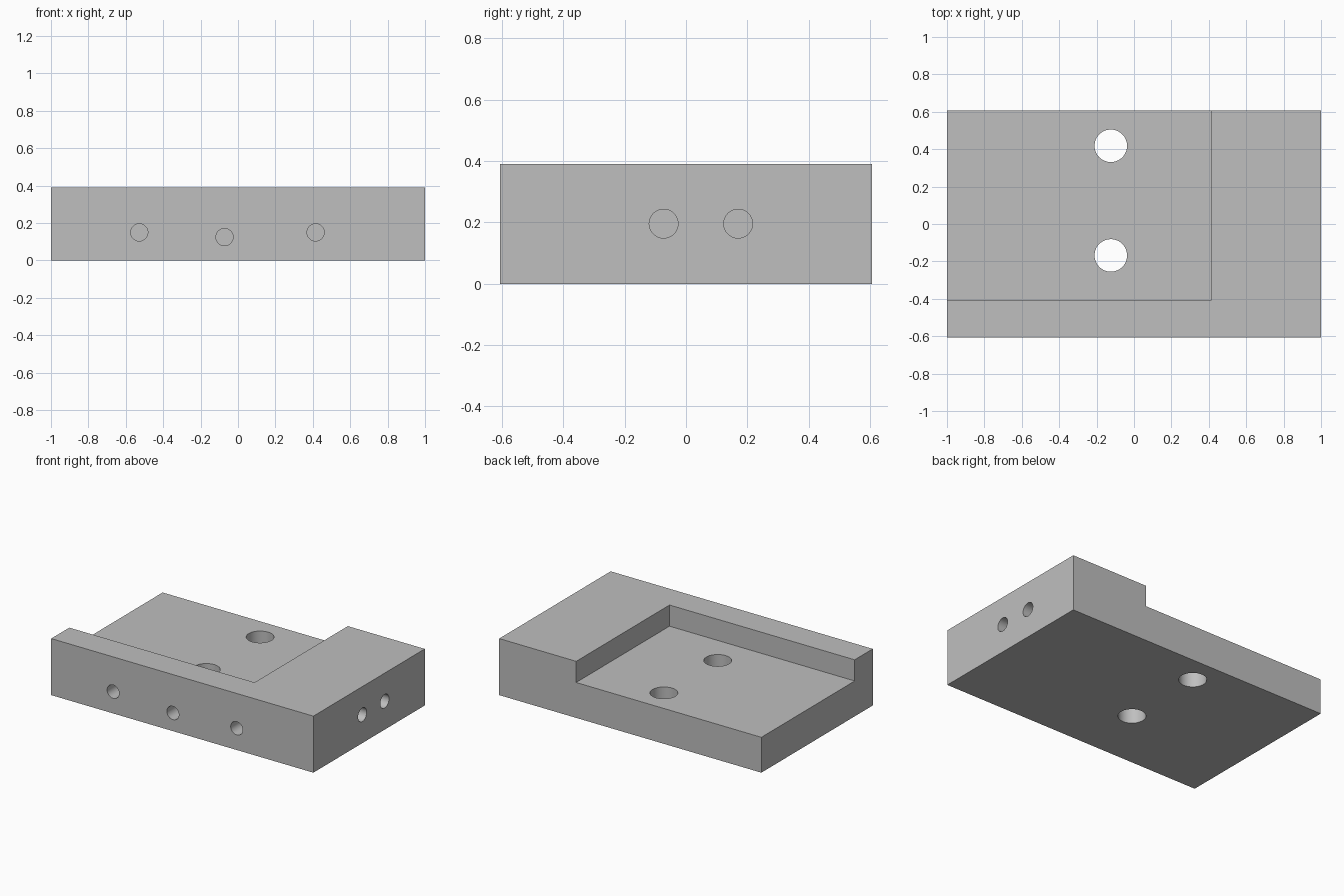
import bpy
from math import pi

if "Cube" in bpy.data.objects:
    bpy.data.objects.remove(bpy.data.objects["Cube"], do_unlink=True)

grey = bpy.data.materials.new("machined grey")
grey.use_nodes = True
colour = (0.52, 0.52, 0.52, 1)
grey.diffuse_color = colour
grey.node_tree.nodes["Principled BSDF"].inputs["Base Color"].default_value = colour

HALF_Y, TOP, FLOOR = 0.607, 0.39, 0.244


def box(name, low, high):
    bpy.ops.mesh.primitive_cube_add(size=1, location=[(a + b) / 2 for a, b in zip(low, high)])
    ob = bpy.context.object
    ob.name = name
    ob.scale = [b - a for a, b in zip(low, high)]
    bpy.ops.object.transform_apply(location=True, rotation=True, scale=True)
    ob.data.materials.append(grey)
    return ob


def drill(name, centre, radius, length, turn=(0, 0, 0)):
    bpy.ops.mesh.primitive_cylinder_add(vertices=48, radius=radius, depth=length,
                                        location=centre, rotation=turn)
    ob = bpy.context.object
    ob.name = name
    bpy.ops.object.transform_apply(location=True, rotation=True, scale=True)
    ob.data.materials.append(grey)
    return ob


# Solid block and the cutter for its corner pocket
block = box("mounting_block", (-1, -HALF_Y, 0), (1, HALF_Y, TOP))
cutters = [box("pocket_cutter", (-1.2, -0.41, FLOOR), (0.413, 0.9, 0.7))]

# Two vertical through holes in the pocket floor
for y in (-0.168, 0.418):
    cutters.append(drill("through_hole_cutter", (-0.124, y, 0.2), 0.087, 1))

# Blind holes in the front and in the end face
DEPTH = 0.25
for x, z in ((-0.528, 0.15), (-0.072, 0.125), (0.415, 0.15)):
    cutters.append(drill("front_hole_cutter", (x, -HALF_Y, z), 0.046, 2 * DEPTH, (pi / 2, 0, 0)))
for y in (-0.073, 0.17):
    cutters.append(drill("end_hole_cutter", (1, y, 0.196), 0.047, 2 * DEPTH, (0, pi / 2, 0)))

# Cut each feature, then drop the cutters
bpy.ops.object.select_all(action="DESELECT")
block.select_set(True)
bpy.context.view_layer.objects.active = block
for cutter in cutters:
    cutter.hide_render = True
    mod = block.modifiers.new(cutter.name, "BOOLEAN")
    mod.operation = "DIFFERENCE"
    mod.solver = "EXACT"
    mod.object = cutter
    bpy.ops.object.modifier_apply(modifier=mod.name)
    bpy.data.objects.remove(cutter, do_unlink=True)

bpy.ops.object.shade_smooth_by_angle(angle=pi / 6)
